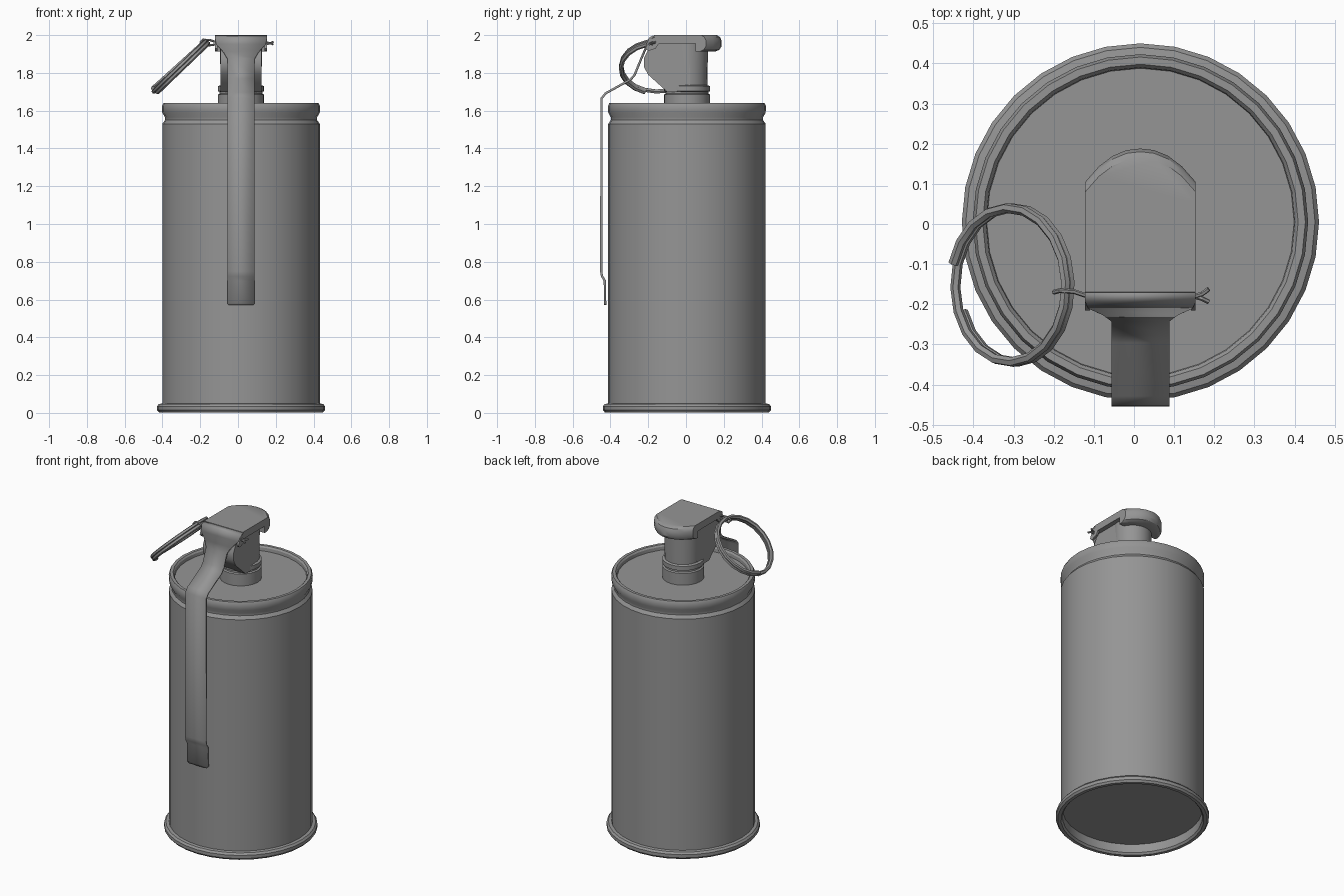
import bpy, bmesh, math
from mathutils import Vector

cube = bpy.data.objects.get("Cube")
if cube:
    bpy.data.objects.remove(cube, do_unlink=True)

GREY = (0.3, 0.3, 0.3, 1)
metal = bpy.data.materials.new("grey metal")
metal.use_nodes = True
metal.diffuse_color = GREY
metal.node_tree.nodes["Principled BSDF"].inputs["Base Color"].default_value = GREY

CX, CY = 0.016, 0.005  # axis of the can


def smooth(obj, angle=32):
    bpy.ops.object.select_all(action="DESELECT")
    obj.select_set(True)
    bpy.context.view_layer.objects.active = obj
    bpy.ops.object.shade_smooth_by_angle(angle=math.radians(angle))


def finish(bm, name):
    bmesh.ops.recalc_face_normals(bm, faces=bm.faces)
    mesh = bpy.data.meshes.new(name)
    bm.to_mesh(mesh)
    bm.free()
    mesh.materials.append(metal)
    obj = bpy.data.objects.new(name, mesh)
    bpy.context.collection.objects.link(obj)
    smooth(obj)
    return obj


def lathe(name, profile, steps):
    """Spin an (r, z) profile round the can axis."""
    bm = bmesh.new()
    verts = [bm.verts.new((CX, CY + r, z)) for r, z in profile]
    edges = [bm.edges.new(pair) for pair in zip(verts, verts[1:])]
    bmesh.ops.spin(bm, geom=verts + edges, cent=(CX, CY, 0), axis=(0, 0, 1),
                   angle=math.tau, steps=steps)
    bmesh.ops.remove_doubles(bm, verts=bm.verts, dist=0.0005)
    return finish(bm, name)


def loft(name, rings, capped=True, closed=True):
    """Join rows of points; closed rows become a solid."""
    bm = bmesh.new()
    rows = [[bm.verts.new(p) for p in ring] for ring in rings]
    n = len(rows[0])
    for a, b in zip(rows, rows[1:]):
        for i in range(n if closed else n - 1):
            j = (i + 1) % n
            bm.faces.new((a[i], a[j], b[j], b[i]))
    if capped:
        bm.faces.new(rows[0])
        bm.faces.new(rows[-1])
    return finish(bm, name)


def side_prism(name, outline, x0, x1):
    """Extrude a (y, z) outline along x."""
    return loft(name, [[(x, y, z) for y, z in outline] for x in (x0, x1)])


def wire(name, points, radius):
    curve = bpy.data.curves.new(name, "CURVE")
    curve.dimensions = "3D"
    curve.bevel_depth = radius
    curve.bevel_resolution = 1
    curve.use_fill_caps = True
    spline = curve.splines.new("POLY")
    spline.points.add(len(points) - 1)
    for point, co in zip(spline.points, points):
        point.co = (*co, 1)
    curve.materials.append(metal)
    obj = bpy.data.objects.new(name, curve)
    bpy.context.collection.objects.link(obj)
    bpy.ops.object.select_all(action="DESELECT")
    obj.select_set(True)
    bpy.context.view_layer.objects.active = obj
    bpy.ops.object.convert(target="MESH")
    smooth(bpy.context.object)


# Can: recessed floor, bottom flange, wall, groove, rolled top rim and lid
lathe("can_body", [
    (0, 0.07), (0.405, 0.07), (0.405, 0.015), (0.415, 0.003), (0.435, 0.003),
    (0.445, 0.015), (0.445, 0.035), (0.435, 0.047), (0.417, 0.05),
    (0.417, 1.53), (0.403, 1.55), (0.403, 1.565), (0.417, 1.59),
    (0.418, 1.625), (0.411, 1.64), (0.393, 1.64), (0.385, 1.63),
    (0.383, 1.61), (0, 1.61)], 32)

# Fuze neck with stepped collars
lathe("fuze_neck", [
    (0, 1.6), (0.122, 1.6), (0.122, 1.685), (0.113, 1.69), (0.113, 1.70),
    (0.122, 1.703), (0.122, 1.73), (0.108, 1.735), (0.112, 1.96), (0, 1.96)], 24)

# Forward-leaning fuze head
side_prism("fuze_head", [
    (0.02, 1.70), (-0.10, 1.70), (-0.15, 1.745), (-0.20, 1.79), (-0.222, 1.83),
    (-0.222, 1.88), (-0.17, 1.98), (0.02, 1.98)], CX - 0.108, CX + 0.108)

# Lever: cap plate running down into the long strip
HALF = 0.1375
STRIP = 0.0725
path = [(-0.17, 1.994, HALF), (-0.19, 1.983, HALF), (-0.205, 1.95, 0.13),
        (-0.222, 1.91, 0.093), (-0.237, 1.875, STRIP), (-0.272, 1.79, STRIP),
        (-0.292, 1.766, STRIP), (-0.425, 1.692, STRIP), (-0.447, 1.665, STRIP),
        (-0.449, 0.75, STRIP), (-0.445, 0.725, STRIP), (-0.43, 0.70, STRIP),
        (-0.428, 0.58, STRIP), (-0.428, 0.57, STRIP - 0.01)]
lever = loft("lever_strip", [[(CX - w, y, z), (CX + w, y, z)] for y, z, w in path],
             capped=False, closed=False)
solid = lever.modifiers.new("thickness", "SOLIDIFY")
solid.thickness = 0.012
solid.offset = 0

side_prism("lever_cap", [(-0.175, 1.955), (0.06, 1.955), (0.06, 2.0), (-0.17, 2.0)],
           CX - HALF, CX + HALF)

# Rounded rear lip of the cap
def lip_ring(z, inset):
    arc = []
    for i in range(9):
        t = i / 4 - 1
        arc.append((CX + HALF * t, 0.105 - inset + 0.083 * (1 - abs(t) ** 2.2), z))
    return [(CX - HALF, 0.05, z)] + arc + [(CX + HALF, 0.05, z)]

loft("lever_cap_lip", [lip_ring(z, d) for z, d in (
    (1.912, 0.035), (1.922, 0.012), (1.94, 0), (1.972, 0), (1.99, 0.008), (2.0, 0.025))])

# Ears that hold the safety pin
for side, label in ((-1, "right"), (1, "left")):
    x = CX + side * HALF
    side_prism(f"pin_ear_{label}", [
        (-0.165, 1.995), (-0.19, 1.98), (-0.215, 1.93), (-0.2, 1.915),
        (-0.16, 1.93), (-0.14, 1.96)], x - side * 0.012, x)

# Split safety pin with splayed ends
for side, label in ((-1, "lower"), (1, "upper")):
    wire(f"safety_pin_{label}", [
        (-0.20, -0.170, 1.960), (-0.185, -0.166, 1.96 + side * 0.016),
        (-0.15, -0.168, 1.96 + side * 0.014), (-0.115, -0.18, 1.957 + side * 0.006),
        (0.15, -0.18, 1.957 + side * 0.006), (0.17, -0.18 + side * 0.006, 1.957),
        (0.186, -0.178 + side * 0.016, 1.957 + side * 0.006)], 0.006)

# Double-coil pull ring, tilted outward from the pin
centre = Vector((-0.305, -0.152, 1.832))
along = Vector((0.73, 0, 0.68))
across = Vector((0, 1, 0))
normal = Vector((-0.68, 0, 0.73))
coil = []
for i in range(39):
    a = math.radians(200) + math.tau * i / 20
    shift = 0.026 * (i / 38 * 2 - 1) * 0.6
    coil.append(centre + (along * math.cos(a) + across * math.sin(a)) * 0.192 + normal * shift)
wire("pull_ring", coil, 0.0125)
